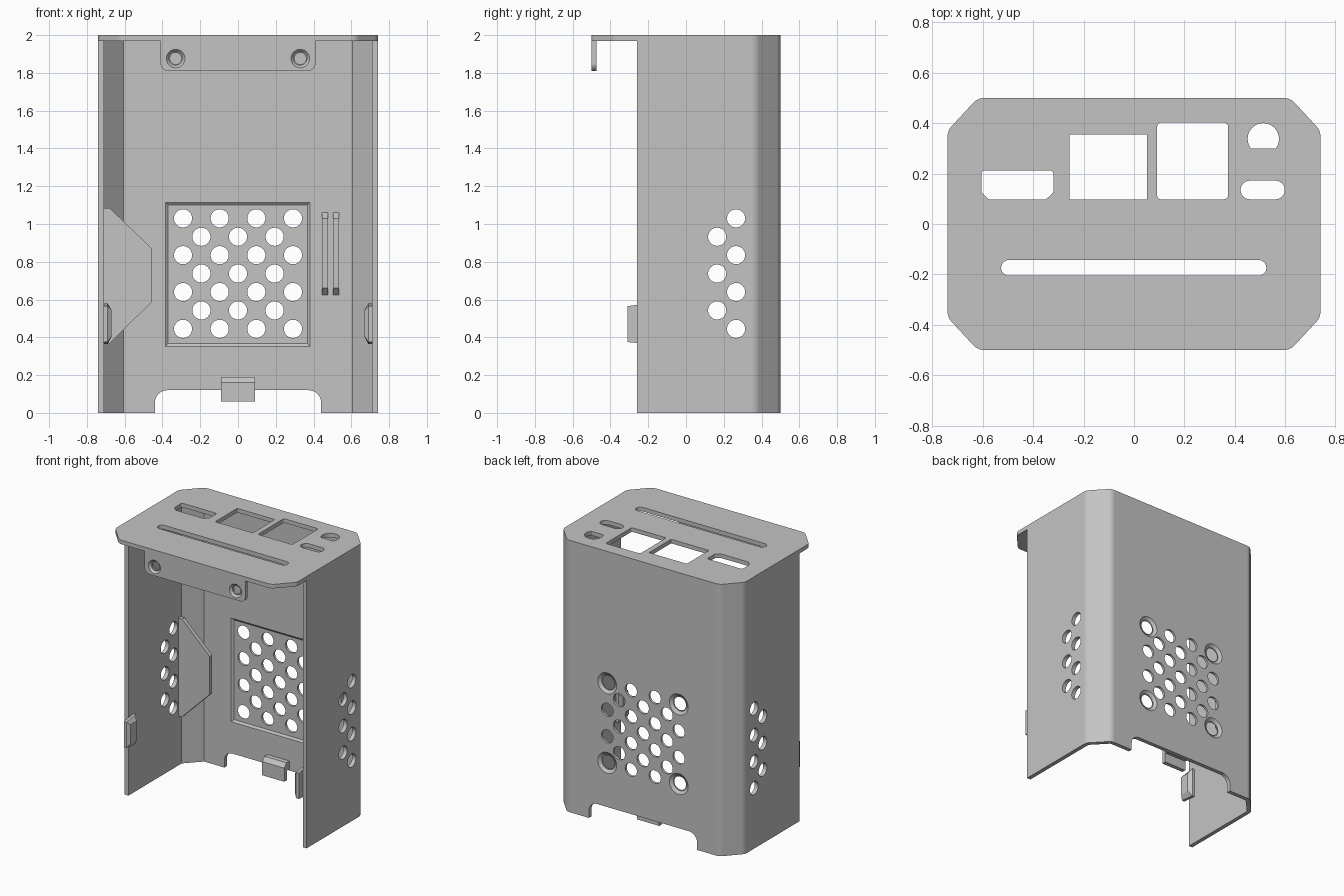
import bpy, bmesh, math
from mathutils import Vector

if "Cube" in bpy.data.objects:
    bpy.data.objects.remove(bpy.data.objects["Cube"])

grey = bpy.data.materials.new("light_grey_plastic")
grey.use_nodes = True
grey.diffuse_color = (0.55, 0.55, 0.55, 1)
grey.node_tree.nodes["Principled BSDF"].inputs["Base Color"].default_value = grey.diffuse_color

PLACE = {"x": lambda u, v, t: (t, u, v),
         "y": lambda u, v, t: (u, t, v),
         "z": lambda u, v, t: (u, v, t)}


def rounded(points, radii, steps=6):
    """Fillet the corners of an outline; zero radius keeps a corner sharp."""
    out = []
    for i, p in enumerate(points):
        r = radii[i] if isinstance(radii, list) else radii
        p = Vector(p)
        if r == 0:
            out.append(tuple(p))
            continue
        u = (Vector(points[i - 1]) - p).normalized()
        v = (Vector(points[(i + 1) % len(points)]) - p).normalized()
        half = u.angle(v) / 2
        c = p + (u + v).normalized() * r / math.sin(half)
        d = r / math.tan(half)
        s, e = p + u * d - c, p + v * d - c
        for k in range(steps + 1):
            out.append(tuple(c + s.lerp(e, k / steps).normalized() * r))
    return out


def rect(x0, x1, y0, y1):
    return [(x0, y0), (x1, y0), (x1, y1), (x0, y1)]


def circle(cx, cy, r, n=32):
    return [(cx + r * math.cos(math.tau * k / n), cy + r * math.sin(math.tau * k / n))
            for k in range(n)]


def add_prism(bm, axis, a, b, pts, end=None):
    """Loft an outline along an axis, optionally to a different end outline."""
    place = PLACE[axis]
    low = [bm.verts.new(place(u, v, a)) for u, v in pts]
    high = [bm.verts.new(place(u, v, b)) for u, v in (end or pts)]
    bm.faces.new(low)
    bm.faces.new(high[::-1])
    n = len(low)
    for i in range(n):
        j = (i + 1) % n
        bm.faces.new((low[i], high[i], high[j], low[j]))


def make(name, prisms):
    bm = bmesh.new()
    for p in prisms:
        add_prism(bm, *p)
    bmesh.ops.recalc_face_normals(bm, faces=bm.faces)
    me = bpy.data.meshes.new(name)
    bm.to_mesh(me)
    bm.free()
    me.materials.append(grey)
    ob = bpy.data.objects.new(name, me)
    bpy.context.collection.objects.link(ob)
    return ob


def cut(ob, *groups):
    """Subtract groups of prisms and bake the result."""
    cutters = []
    for prisms in groups:
        c = make("cutter", prisms)
        c.hide_render = True
        m = ob.modifiers.new("cut", "BOOLEAN")
        m.operation, m.solver, m.object = "DIFFERENCE", "EXACT", c
        cutters.append(c)
    bpy.context.view_layer.update()
    dg = bpy.context.evaluated_depsgraph_get()
    me = bpy.data.meshes.new_from_object(ob.evaluated_get(dg))
    ob.modifiers.clear()
    ob.data = me
    for c in cutters:
        bpy.data.objects.remove(c)


def smooth(ob):
    bpy.ops.object.select_all(action="DESELECT")
    ob.select_set(True)
    bpy.context.view_layer.objects.active = ob
    bpy.ops.object.shade_smooth_by_angle(angle=math.radians(30))
    ob.modifiers.new("flat_normals", "WEIGHTED_NORMAL").keep_sharp = True


# Shell: back, chamfered corners and two side walls
outer = [(-0.74, -0.26), (-0.74, 0.37), (-0.62, 0.5), (0.62, 0.5), (0.74, 0.37), (0.74, -0.26)]
inner = [(0.71, -0.26), (0.71, 0.36), (0.605, 0.47), (-0.605, 0.47), (-0.71, 0.36), (-0.71, -0.26)]
soft = 0.06
shell = make("shell", [("z", 0, 1.97,
                        rounded(outer + inner, [0, soft, soft, soft, soft, 0] + [0] * 6))])

# Staggered vent holes, screw countersinks, recessed panel and cable notch
pitch, hole = 0.0975, 0.048
vents, side_vents = [], []
for row in range(7):
    z = 0.445 + row * pitch
    count = 3 if row % 2 else 4
    for k in range(count):
        x = (k - (count - 1) / 2) * 0.194
        vents.append(("y", 0.4, 0.6, circle(x, z, hole)))
    side_vents.append(("x", -1, 1, circle(0.165 if row % 2 else 0.265, z, hole)))
sinks = [("y", 0.484, 0.501, circle(x, z, 0.055), circle(x, z, 0.078))
         for x in (-0.291, 0.291) for z in (0.445, 1.03)]
recess = [("y", 0.46, 0.482, rect(-0.397, 0.393, 0.34, 1.127), rect(-0.37, 0.367, 0.367, 1.1))]
notch = [("y", 0.4, 0.6, rounded(rect(-0.44, 0.44, -0.2, 0.12), 0.065))]
cut(shell, recess, vents, sinks, side_vents, notch)
smooth(shell)

# Top plate with connector openings
octagon = [(-0.74, -0.37), (-0.62, -0.5), (0.62, -0.5), (0.74, -0.37),
           (0.74, 0.37), (0.62, 0.5), (-0.62, 0.5), (-0.74, 0.37)]
plate = make("top_plate", [("z", 1.97, 2, rounded(octagon, soft))])
flat_round = [(x, max(y, 0.3)) for x, y in circle(0.513, 0.338, 0.062, 48) if y > 0.29]
flat_round = [p for i, p in enumerate(flat_round) if p != flat_round[i - 1]]
port = [(-0.575, 0.097), (-0.35, 0.097), (-0.32, 0.125), (-0.32, 0.212),
        (-0.605, 0.212), (-0.605, 0.125)]
openings = [rounded(rect(-0.527, 0.525, -0.205, -0.143), 0.0305),
            rounded(port, 0.012),
            rect(-0.255, 0.052, 0.098, 0.355),
            rounded(rect(0.092, 0.373, 0.098, 0.402), 0.015),
            rounded(rect(0.423, 0.598, 0.098, 0.172), 0.0365),
            flat_round]
cut(plate, [("z", 1.9, 2.1, o) for o in openings])
smooth(plate)

# Front screw tab hanging from the plate
tab = make("front_screw_tab", [("y", -0.5, -0.473,
           rounded(rect(-0.41, 0.41, 1.81, 1.975), [0.04, 0.04, 0, 0]))])
cut(tab, [("y", -0.6, -0.4, circle(x, 1.876, 0.03)) for x in (-0.33, 0.33)],
    [("y", -0.501, -0.485, circle(x, 1.876, 0.05), circle(x, 1.876, 0.036))
     for x in (-0.33, 0.33)])
smooth(tab)

# Flat fin inside the right wall
make("inner_fin", [("y", 0.32, 0.35, [(-0.715, 1.085), (-0.68, 1.085), (-0.455, 0.87),
                                      (-0.455, 0.59), (-0.68, 0.365), (-0.715, 0.365)])])

# Snap clips on the front edges of both side walls
for side, s in (("left", 1), ("right", -1)):
    base = rounded([(-0.31, 0.375), (-0.2, 0.365), (-0.2, 0.58), (-0.31, 0.565)], 0)
    tip = rect(-0.295, -0.225, 0.405, 0.545)
    make(side + "_snap_clip", [("x", s * 0.712, s * 0.69, base),
                               ("x", s * 0.69, s * 0.67, base, tip)])

# Hook at the bottom of the back wall
make("bottom_hook", [("x", -0.09, 0.09, [(0.475, 0.19), (0.435, 0.19), (0.41, 0.16), (0.41, 0.06),
                                         (0.44, 0.06), (0.44, 0.13), (0.475, 0.13)])])

# Pair of cable rails on the back wall
rail = [(0.475, 0.62), (0.435, 0.66), (0.435, 1.03), (0.475, 1.065)]
for i, x in enumerate((0.445, 0.503)):
    make("cable_rail_%d" % (i + 1), [("x", x, x + 0.032, rail)])
